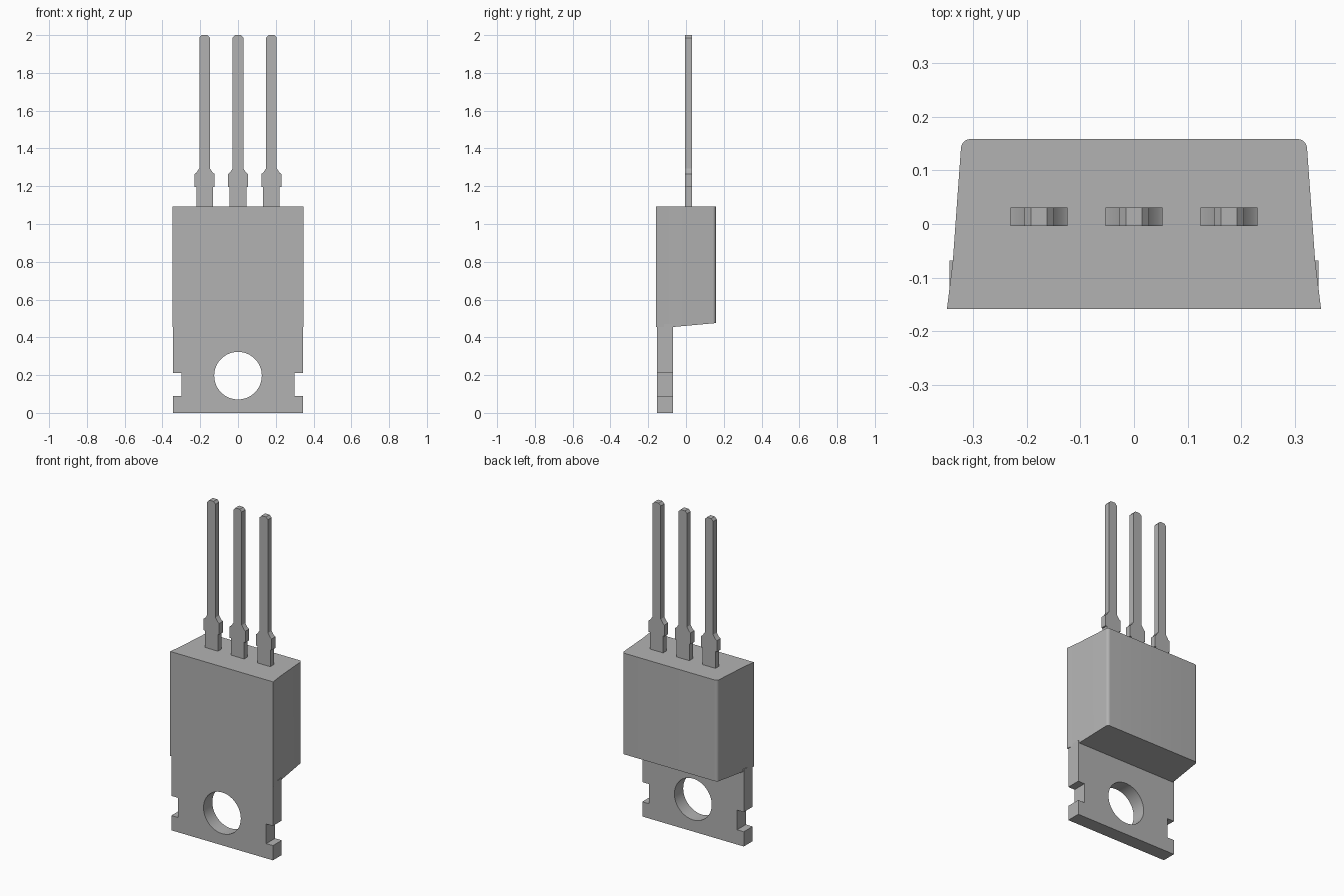
import bpy, bmesh, math
from mathutils import Vector

cube = bpy.data.objects.get("Cube")
if cube:
    bpy.data.objects.remove(cube, do_unlink=True)

# One plain grey for every part
grey = bpy.data.materials.new("plain_grey")
grey.use_nodes = True
colour = (0.448, 0.448, 0.448, 1)
grey.diffuse_color = colour
grey.node_tree.nodes["Principled BSDF"].inputs["Base Color"].default_value = colour


def mirrored(half):
    """Close a right-hand half outline by mirroring it across x = 0."""
    return half + [(-x, v) for x, v in reversed(half)]


def extrude_loops(name, loops, place, depth, adjust=None):
    """Fill the outlines (later ones are holes) and extrude them by a vector."""
    bm = bmesh.new()
    edges = []
    for loop in loops:
        verts = [bm.verts.new(place(*p)) for p in loop]
        edges += [bm.edges.new((a, b)) for a, b in zip(verts, verts[1:] + verts[:1])]
    if len(loops) == 1:
        bm.faces.new(verts)
    else:
        bmesh.ops.triangle_fill(bm, edges=edges, use_beauty=True)
    made = bmesh.ops.extrude_face_region(bm, geom=bm.faces[:], use_keep_orig=True)
    top = [g for g in made["geom"] if isinstance(g, bmesh.types.BMVert)]
    bmesh.ops.translate(bm, verts=top, vec=depth)
    if adjust:
        adjust(bm)
    bmesh.ops.recalc_face_normals(bm, faces=bm.faces[:])
    mesh = bpy.data.meshes.new(name)
    bm.to_mesh(mesh)
    bm.free()
    mesh.materials.append(grey)
    obj = bpy.data.objects.new(name, mesh)
    bpy.context.collection.objects.link(obj)
    bpy.ops.object.select_all(action="DESELECT")
    obj.select_set(True)
    bpy.context.view_layer.objects.active = obj
    bpy.ops.object.shade_smooth_by_angle(angle=math.radians(30))
    return obj


# Tapered case with rounded rear corners and a sloping underside
BASE, TOP = 0.455, 1.093


def slope_underside(bm):
    for v in bm.verts:
        if v.co.z < 0.6:
            v.co.z += 0.09 * max(0, v.co.y + 0.068)


corner = [(0.304 + 0.018 * math.cos(a), 0.140 + 0.018 * math.sin(a))
          for a in (math.radians(5 + 85 * i / 8) for i in range(9))]
extrude_loops("case", [mirrored([(0.348, -0.158), (0.337, -0.068)] + corner)],
              lambda x, y: (x, y, BASE), Vector((0, 0, TOP - BASE)), slope_underside)

# Mounting tab with side notches and a round hole
tab_half = [(0.343, 0), (0.343, 0.09), (0.298, 0.09), (0.298, 0.21),
            (0.343, 0.21), (0.343, 0.47)]
hole = [(0.126 * math.cos(a), 0.197 + 0.126 * math.sin(a))
        for a in (math.tau * i / 64 for i in range(64))]
extrude_loops("mounting_tab", [mirrored(tab_half), hole],
              lambda x, z: (x, -0.153, z), Vector((0, 0.085, 0)))

# Three flat pins with a wide shoulder and a chamfered tip
pin_half = [(0.044, 1.08), (0.044, 1.196), (0.053, 1.196), (0.053, 1.265),
            (0.043, 1.272), (0.028, 1.295), (0.028, 1.986), (0.015, 2.0)]
for side, x0 in (("right", -0.177), ("middle", 0), ("left", 0.177)):
    extrude_loops(side + "_pin", [mirrored(pin_half)],
                  lambda x, z: (x + x0, -0.004, z), Vector((0, 0.035, 0)))
